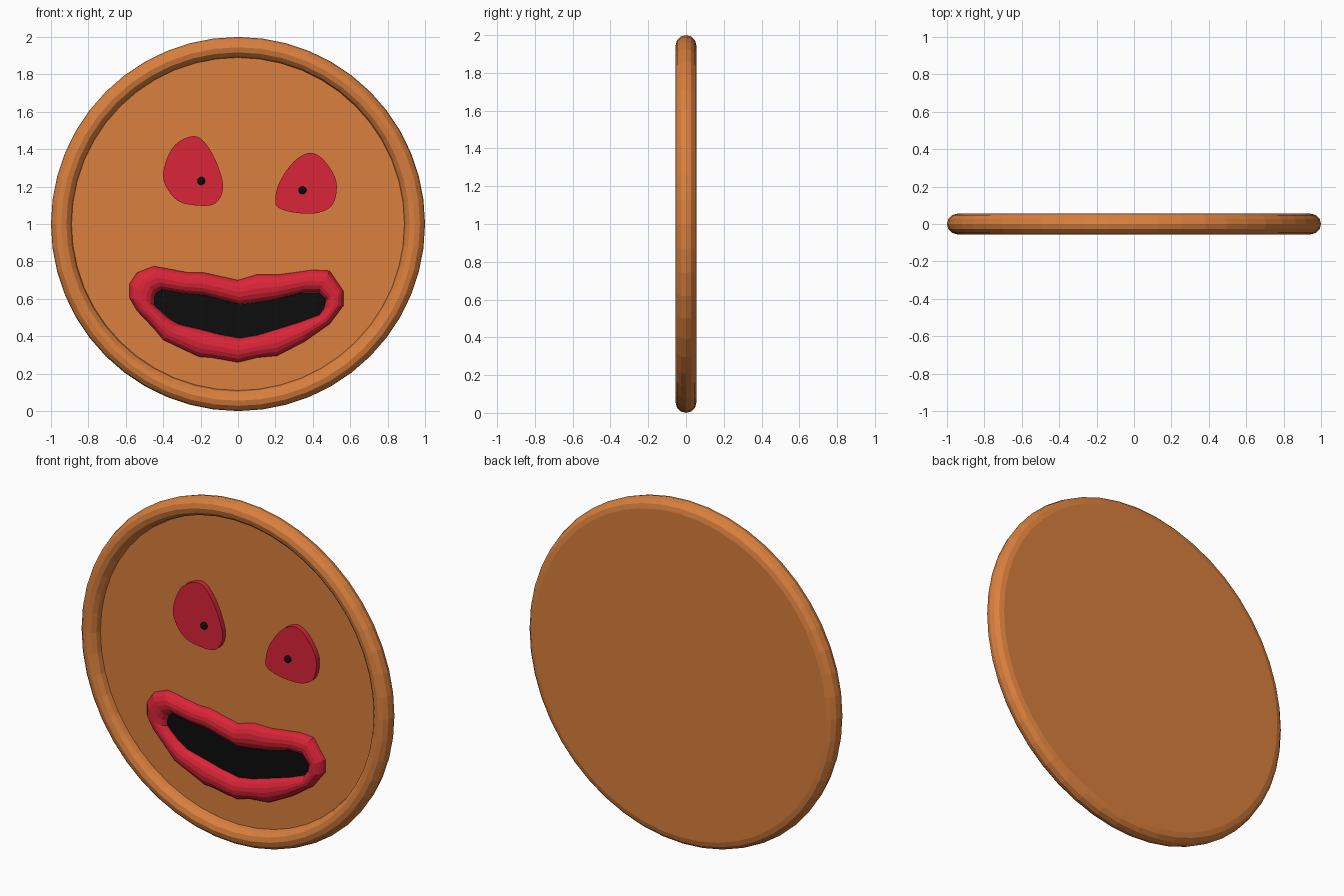
import bpy, bmesh, math
from mathutils import Vector, Matrix

if "Cube" in bpy.data.objects:
    bpy.data.objects.remove(bpy.data.objects["Cube"])


def material(name, rgb):
    m = bpy.data.materials.new(name)
    m.diffuse_color = (*rgb, 1)
    m.use_nodes = True
    m.node_tree.nodes["Principled BSDF"].inputs["Base Color"].default_value = m.diffuse_color
    return m


BROWN = material("biscuit brown", (0.70, 0.216, 0.048))
RED = material("icing red", (0.70, 0.018, 0.039))
BLACK = material("black", (0.004, 0.004, 0.004))


def finish(bm, name, mat):
    bmesh.ops.recalc_face_normals(bm, faces=bm.faces)
    me = bpy.data.meshes.new(name)
    bm.to_mesh(me)
    bm.free()
    me.materials.append(mat)
    ob = bpy.data.objects.new(name, me)
    bpy.context.collection.objects.link(ob)
    return ob


def loft(name, rings, mat, caps=True):
    """Skin a sequence of closed rings, optionally capping both ends."""
    bm = bmesh.new()
    vs = [[bm.verts.new(p) for p in r] for r in rings]
    n = len(vs[0])
    for a, b in zip(vs, vs[1:]):
        for i in range(n):
            j = (i + 1) % n
            bm.faces.new((a[i], a[j], b[j], b[i]))
    if caps:
        bm.faces.new(vs[0])
        bm.faces.new(vs[-1])
    return finish(bm, name, mat)


def smooth_loop(pts, steps=5):
    """Closed Catmull-Rom curve through 2D points."""
    out, n = [], len(pts)
    for i in range(n):
        a, b, c, d = (Vector(pts[(i + k) % n]) for k in (-1, 0, 1, 2))
        for s in range(steps):
            t = s / steps
            out.append(0.5 * (2 * b + (c - a) * t + (2 * a - 5 * b + 4 * c - d) * t * t
                              + (3 * b - a - 3 * c + d) * t ** 3))
    return out


# Round body: recessed front, rounded rim, flat back
R, r, SEG = 0.945, 0.055, 48
profile = [(R - r * math.cos(a), -r * math.sin(a))
           for a in (math.radians(30 * k) for k in range(10))]
profile[-1] = (R, r)
rings = [[(rad * math.cos(2 * math.pi * i / SEG), y, 1 + rad * math.sin(2 * math.pi * i / SEG))
          for i in range(SEG)] for rad, y in profile]
loft("round_body", rings, BROWN)

# Eyes: flat egg-shaped slabs with small bead pupils
EYES = {
    "left": ([(-.235, 1.47), (-.165, 1.42), (-.105, 1.305), (-.08, 1.19), (-.125, 1.108),
              (-.23, 1.10), (-.33, 1.13), (-.395, 1.225), (-.39, 1.32), (-.335, 1.425)],
             (-.197, 1.23)),
    "right": ([(.385, 1.38), (.46, 1.34), (.525, 1.23), (.51, 1.11), (.43, 1.06),
               (.31, 1.06), (.215, 1.088), (.20, 1.14), (.225, 1.23), (.30, 1.335)],
              (.345, 1.18)),
}
for side, (outline, pupil) in EYES.items():
    loop = smooth_loop(outline)
    loft(side + "_eye", [[(p.x, y, p.y) for p in loop] for y in (0.005, -0.03)], RED)
    bm = bmesh.new()
    bmesh.ops.create_uvsphere(bm, u_segments=16, v_segments=10, radius=0.021,
                              matrix=Matrix.Translation((pupil[0], -0.03, pupil[1])))
    finish(bm, side + "_pupil", BLACK)

# Lips: outer x, outer z, inner x, inner z around the mouth
LIPS = [(-.58, .68, -.45, .60), (-.54, .74, -.44, .63), (-.45, .775, -.41, .65),
        (-.26, .74, -.30, .63), (-.18, .74, -.18, .62), (0, .70, .01, .57),
        (.10, .73, .10, .58), (.22, .73, .21, .60), (.40, .755, .345, .635),
        (.49, .75, .43, .635), (.565, .64, .47, .595), (.565, .565, .46, .55),
        (.49, .465, .435, .515), (.355, .37, .33, .475), (.21, .295, .20, .435),
        (.10, .285, .10, .405), (0, .26, .01, .39), (-.14, .285, -.10, .41),
        (-.21, .29, -.195, .435), (-.40, .38, -.32, .465), (-.445, .435, -.375, .50),
        (-.54, .535, -.425, .545), (-.58, .605, -.45, .57)]
arc = [math.pi * k / 8 for k in range(9)]
rings = []
for a in arc:
    t = (1 - math.cos(a)) / 2
    rings.append([(ox + (ix - ox) * t, 0.002 - 0.052 * math.sin(a), oz + (iz - oz) * t)
                  for ox, oz, ix, iz in LIPS])
loft("lips", rings, RED, caps=False)

# Dark mouth opening: thin plate inside the lips
loft("mouth_opening", [[(ix, y, iz) for _, _, ix, iz in LIPS] for y in (0.0, -0.009)], BLACK)
